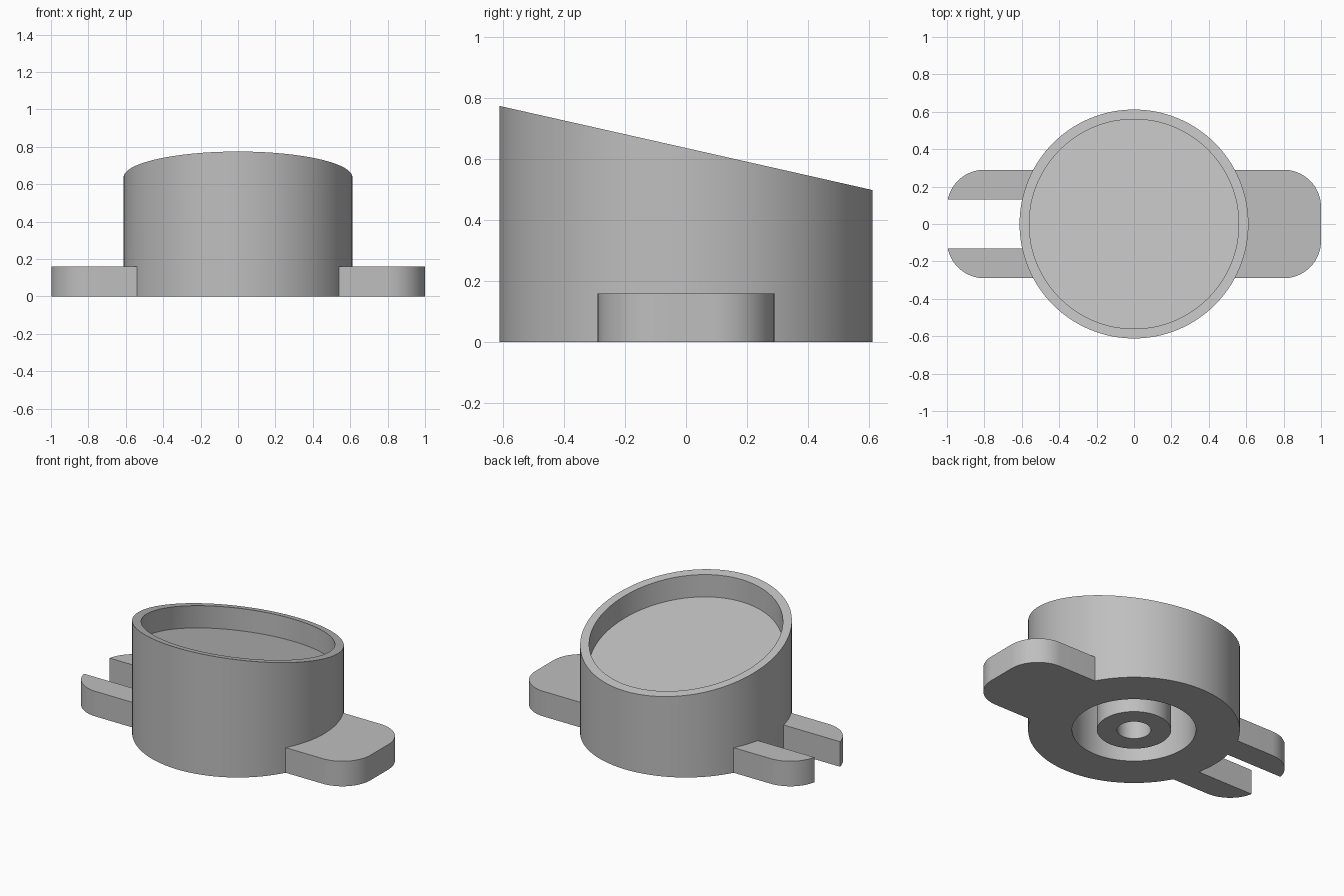
import bpy, bmesh, math

cube = bpy.data.objects.get("Cube")
if cube:
    bpy.data.objects.remove(cube, do_unlink=True)

SEGMENTS = 128
RADIUS = 0.612
SLOPE = -0.2255      # fall of the slanted rim towards the back
TAB_HEIGHT = 0.16
TAB_HALF = 0.29
CORNER = 0.2

grey = bpy.data.materials.new("light_grey")
grey.use_nodes = True
grey.diffuse_color = (0.52, 0.52, 0.52, 1)
grey.node_tree.nodes["Principled BSDF"].inputs["Base Color"].default_value = grey.diffuse_color


def finish(bm, name):
    """Turn the bmesh into a smooth-by-angle object."""
    bmesh.ops.recalc_face_normals(bm, faces=bm.faces)
    mesh = bpy.data.meshes.new(name)
    bm.to_mesh(mesh)
    bm.free()
    mesh.materials.append(grey)
    obj = bpy.data.objects.new(name, mesh)
    bpy.context.collection.objects.link(obj)
    bpy.ops.object.select_all(action='DESELECT')
    obj.select_set(True)
    bpy.context.view_layer.objects.active = obj
    bpy.ops.object.shade_smooth_by_angle(angle=math.radians(30))
    return obj


def lathe(name, profile):
    """Revolve (radius, height, slanted) points; slanted rings follow the rim plane."""
    bm = bmesh.new()
    rings = []
    for r, z, slanted in profile:
        ring = []
        for i in range(SEGMENTS):
            a = math.tau * i / SEGMENTS
            y = r * math.sin(a)
            ring.append(bm.verts.new((r * math.cos(a), y, z + slanted * SLOPE * y)))
        rings.append(ring)
    for low, high in zip(rings, rings[1:]):
        for i in range(SEGMENTS):
            j = (i + 1) % SEGMENTS
            bm.faces.new((low[i], low[j], high[j], high[i]))
    bm.faces.new(rings[0])
    bm.faces.new(rings[-1])
    return finish(bm, name)


def prism(name, outline):
    """Extrude a flat outline from the ground to the tab height."""
    bm = bmesh.new()
    face = bm.faces.new([bm.verts.new((x, y, 0)) for x, y in outline])
    top = bmesh.ops.extrude_face_region(bm, geom=[face])["geom"]
    bmesh.ops.translate(bm, vec=(0, 0, TAB_HEIGHT),
                        verts=[v for v in top if isinstance(v, bmesh.types.BMVert)])
    return finish(bm, name)


def body_arc(y0, y1, steps=16):
    """Points just inside the body wall, so a tab meets it cleanly."""
    ys = [y0 + (y1 - y0) * i / steps for i in range(steps + 1)]
    return [(math.sqrt((RADIUS - 0.004) ** 2 - y * y), y) for y in ys]


def rounded_corner(end_angle, steps=16):
    """Outer tab corner, from the straight side round to the tip."""
    start = math.pi / 2
    angles = [start + (end_angle - start) * i / steps for i in range(steps + 1)]
    return [(1 - CORNER + CORNER * math.cos(a),
             TAB_HALF - CORNER + CORNER * math.sin(a)) for a in angles]


# Round cup: slanted dish on top, ring pocket with a hollow post underneath
lathe("cup_body", [
    (0.56, 0.495, 1), (0.56, 0.637, 1), (RADIUS, 0.637, 1), (RADIUS, 0, 0),
    (0.358, 0, 0), (0.358, 0.37, 0), (0.214, 0.37, 0), (0.214, 0, 0),
    (0.098, 0, 0), (0.098, 0.37, 0)])

# Solid rounded tab
corner = rounded_corner(0)
prism("solid_tab", body_arc(-TAB_HALF, TAB_HALF) + corner
      + [(x, -y) for x, y in reversed(corner)])

# Two prongs of the slotted tab on the opposite side
SLOT_HALF = 0.13
tip = math.asin((SLOT_HALF - TAB_HALF + CORNER) / CORNER)
prong = body_arc(SLOT_HALF, TAB_HALF) + rounded_corner(tip)
for name, side in (("front_prong", -1), ("back_prong", 1)):
    prism(name, [(-x, side * y) for x, y in prong])
